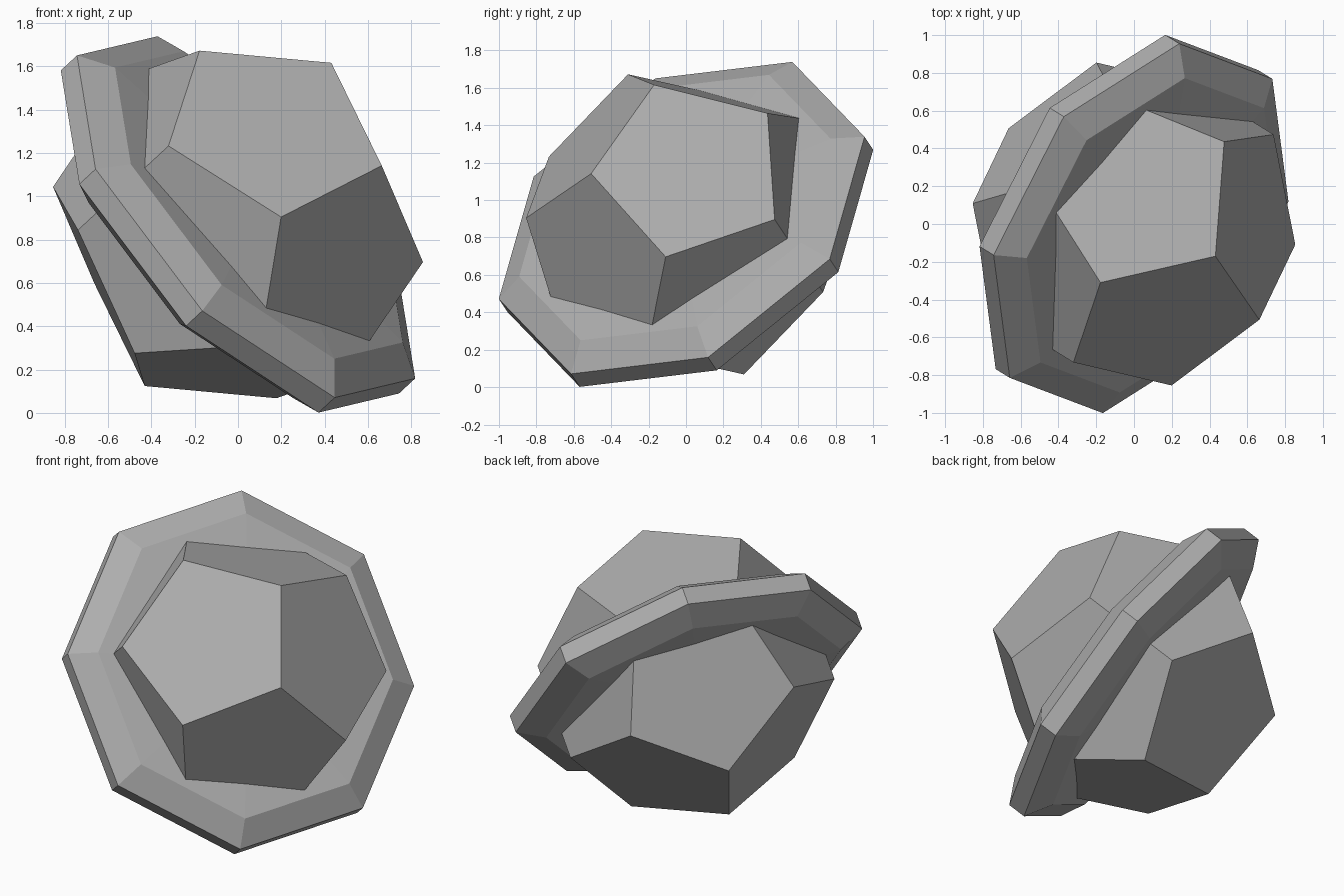
import bpy, bmesh, math
from mathutils import Matrix, Vector

cube = bpy.data.objects.get("Cube")
if cube:
    bpy.data.objects.remove(cube, do_unlink=True)

# Single grey material
colour = (0.42, 0.42, 0.42, 1)
grey = bpy.data.materials.new("mid_grey")
grey.use_nodes = True
grey.diffuse_color = colour
grey.node_tree.nodes["Principled BSDF"].inputs["Base Color"].default_value = colour

# Shared tilted frame: the ring axis is the local z
axis = Vector((0.667, -0.413, 0.62)).normalized()
side = Vector((0.367, -0.535, -0.763))
side = (side - axis * side.dot(axis)).normalized()
frame = Matrix((side.cross(axis), side, axis)).transposed().to_4x4()
frame.translation = (0, 0, 0.87)


def finish(name, bm):
    bmesh.ops.recalc_face_normals(bm, faces=bm.faces)
    mesh = bpy.data.meshes.new(name)
    bm.to_mesh(mesh)
    bm.free()
    mesh.materials.append(grey)
    obj = bpy.data.objects.new(name, mesh)
    obj.matrix_world = frame
    bpy.context.collection.objects.link(obj)


# Planet: regular dodecahedron with an edge across each pole
phi = (1 + math.sqrt(5)) / 2
size = 0.507
bm = bmesh.new()
signs = (-1, 1)
for a in signs:
    for b in signs:
        for p in ((0, a / phi, b * phi), (a / phi, b * phi, 0), (a * phi, 0, b / phi)):
            bm.verts.new(Vector(p) * size)
        for c in signs:
            bm.verts.new(Vector((a, b, c)) * size)
bmesh.ops.convex_hull(bm, input=bm.verts)
bmesh.ops.dissolve_limit(bm, angle_limit=0.05, verts=bm.verts, edges=bm.edges)
finish("planet", bm)

# Ring: flattened profile swept around eight sides, slightly oval
upper = [(1.087, 0.056), (0.925, 0.145), (0.66, 0.155)]
profile = upper + [(r, -h) for r, h in reversed(upper)]
sides = 8
bm = bmesh.new()
loops = []
for i in range(sides):
    t = math.tau * i / sides
    x, y = 0.99 * math.cos(t), 1.013 * math.sin(t)
    loops.append([bm.verts.new((r * x, r * y, h)) for r, h in profile])
for i, loop in enumerate(loops):
    after = loops[(i + 1) % sides]
    for j in range(len(profile)):
        k = (j + 1) % len(profile)
        bm.faces.new((loop[j], after[j], after[k], loop[k]))
finish("ring", bm)
